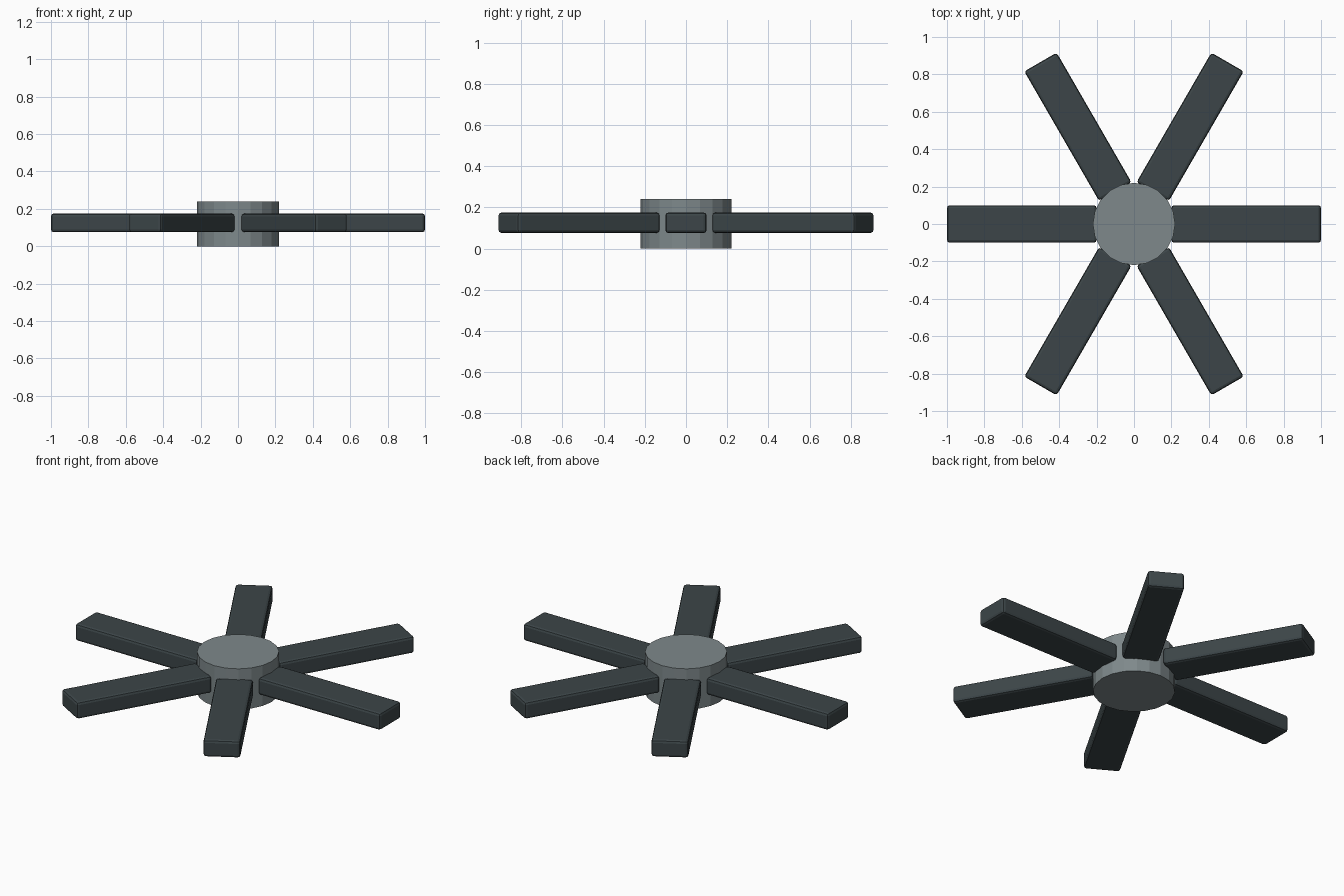
import bpy
from math import radians, cos, sin

if "Cube" in bpy.data.objects:
    bpy.data.objects.remove(bpy.data.objects["Cube"])

def material(name, color):
    m = bpy.data.materials.new(name)
    m.diffuse_color = color
    m.use_nodes = True
    m.node_tree.nodes["Principled BSDF"].inputs["Base Color"].default_value = m.diffuse_color
    return m

hub_mat = material("hub_grey", (0.21, 0.25, 0.26, 1))
blade_mat = material("blade_dark", (0.045, 0.06, 0.065, 1))

# Central hub
bpy.ops.mesh.primitive_cylinder_add(vertices=20, radius=0.22, depth=0.24, location=(0, 0, 0.12))
hub = bpy.context.object
hub.name = "hub"
hub.data.materials.append(hub_mat)

# Six rounded-edge blades around the hub
def add_blade(i):
    a = radians(60 * i)
    bpy.ops.mesh.primitive_cube_add(size=1, location=(0.6 * cos(a), 0.6 * sin(a), 0.125), rotation=(0, 0, a))
    blade = bpy.context.object
    blade.name = f"blade_{i + 1}"
    blade.scale = (0.8, 0.2, 0.1)
    bpy.ops.object.transform_apply(location=False, rotation=False, scale=True)
    blade.data.materials.append(blade_mat)
    bevel = blade.modifiers.new("rounded_edges", 'BEVEL')
    bevel.width = 0.015
    bevel.segments = 2

for i in range(6):
    add_blade(i)
